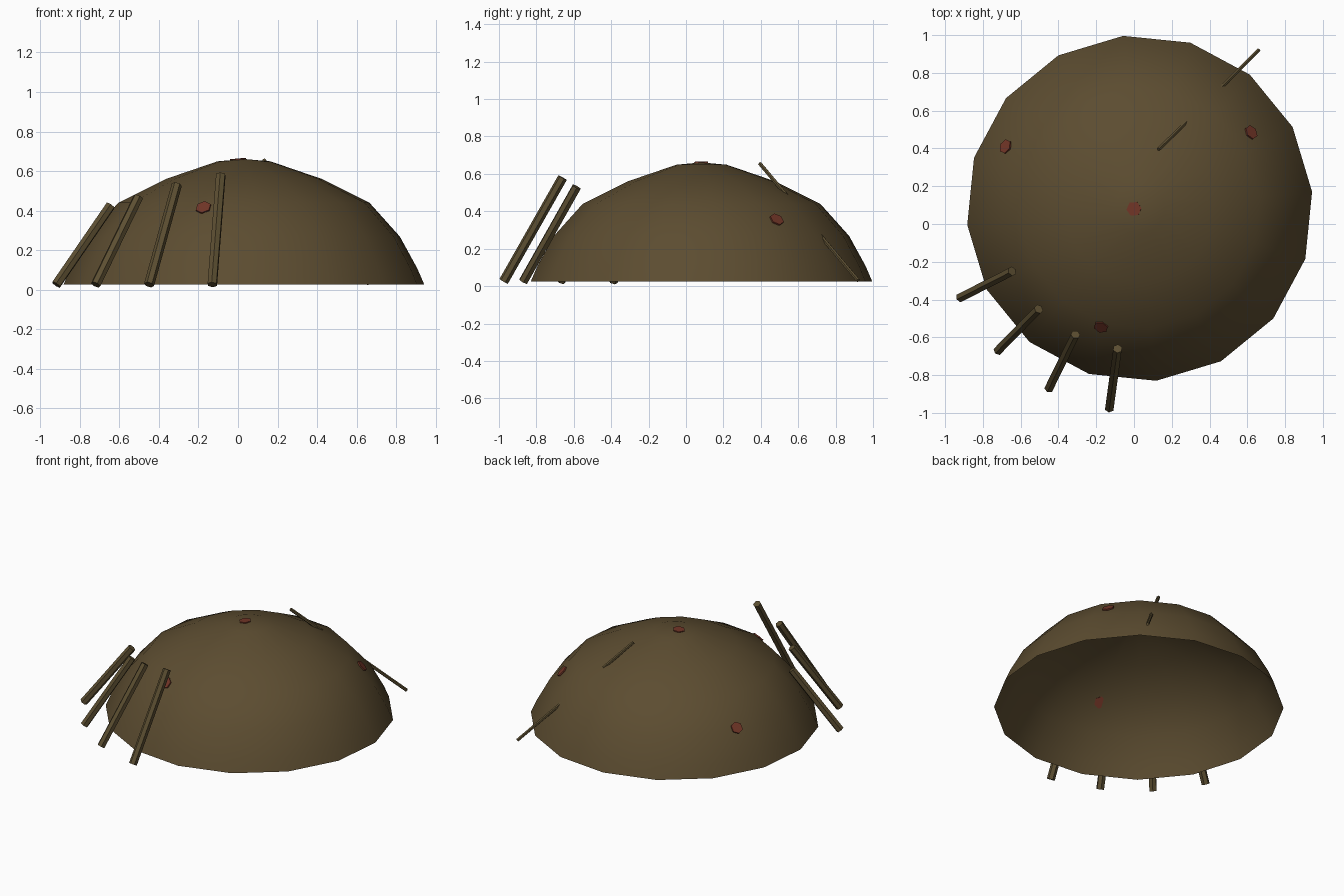
import bpy, bmesh, math
from mathutils import Vector

if "Cube" in bpy.data.objects:
    bpy.data.objects.remove(bpy.data.objects["Cube"])

def material(name, col):
    m = bpy.data.materials.new(name)
    m.diffuse_color = (*col, 1)
    m.use_nodes = True
    m.node_tree.nodes["Principled BSDF"].inputs["Base Color"].default_value = m.diffuse_color
    return m

HIDE = material("brown hide", (0.107, 0.073, 0.030))
WOOD = material("pole wood", (0.107, 0.077, 0.031))
RED = material("dark red", (0.165, 0.036, 0.020))

CX, CY = 0.03, 0.083
PROFILE = [(0.917, 0.025), (0.882, 0.106), (0.793, 0.268), (0.638, 0.44),
           (0.396, 0.56), (0.135, 0.649)]
TOP = 0.661

def finish(name, bm, mat, smooth=False):
    me = bpy.data.meshes.new(name)
    bm.to_mesh(me)
    bm.free()
    me.materials.append(mat)
    for p in me.polygons:
        p.use_smooth = smooth
    ob = bpy.data.objects.new(name, me)
    bpy.context.collection.objects.link(ob)
    return ob

def rod(name, a, b, r, sides, mat):
    a, b = Vector(a), Vector(b)
    d = b - a
    bm = bmesh.new()
    bmesh.ops.create_cone(bm, cap_ends=True, segments=sides, radius1=r, radius2=r, depth=d.length)
    ob = finish(name, bm, mat)
    ob.location = (a + b) / 2
    ob.rotation_euler = d.to_track_quat('Z', 'Y').to_euler()
    return ob

# Domed cover: open shell of 16 sides
bm = bmesh.new()
N = 16
rings = []
for r, z in PROFILE:
    rings.append([bm.verts.new((CX + r * math.cos(t), CY + r * math.sin(t), z))
                  for t in (math.radians(5.5) + 2 * math.pi * i / N for i in range(N))])
for lo, hi in zip(rings, rings[1:]):
    for i in range(N):
        j = (i + 1) % N
        bm.faces.new((lo[i], lo[j], hi[j], hi[i]))
apex = bm.verts.new((CX, CY, TOP))
for i in range(N):
    bm.faces.new((rings[-1][i], rings[-1][(i + 1) % N], apex))
finish("dome_cover", bm, HIDE, True)

# Leaning poles along the front left
POLES = [((-0.92, -0.39, 0.025), (-0.645, -0.25, 0.425)),
         ((-0.72, -0.67, 0.025), (-0.505, -0.45, 0.467)),
         ((-0.45, -0.87, 0.025), (-0.31, -0.585, 0.53)),
         ((-0.13, -0.975, 0.025), (-0.087, -0.66, 0.58))]
for i, (a, b) in enumerate(POLES):
    rod(f"leaning_pole_{i + 1}", a, b, 0.026, 6, WOOD)

# Thin stick pushed through the back right of the cover
rod("thin_stick", (0.66, 0.92, 0.03), (0.13, 0.395, 0.655), 0.011, 6, WOOD)

# Red spots: thin hexagonal plates lying on the cover
def surface(x, y):
    r = math.hypot(x - CX, y - CY)
    pts = PROFILE + [(0, TOP)]
    for (r0, z0), (r1, z1) in zip(pts, pts[1:]):
        if r1 <= r <= r0:
            f = (r0 - r) / (r0 - r1)
            out = Vector((x - CX, y - CY, 0)).normalized()
            n = out * (z1 - z0) + Vector((0, 0, r0 - r1))
            return Vector((x, y, z0 + f * (z1 - z0))), n.normalized()

for i, (x, y) in enumerate([(-0.68, 0.41), (0.62, 0.485), (-0.175, -0.545), (0.0, 0.08)]):
    p, n = surface(x, y)
    rod(f"red_spot_{i + 1}", p - n * 0.004, p + n * 0.005, 0.04, 6, RED)
